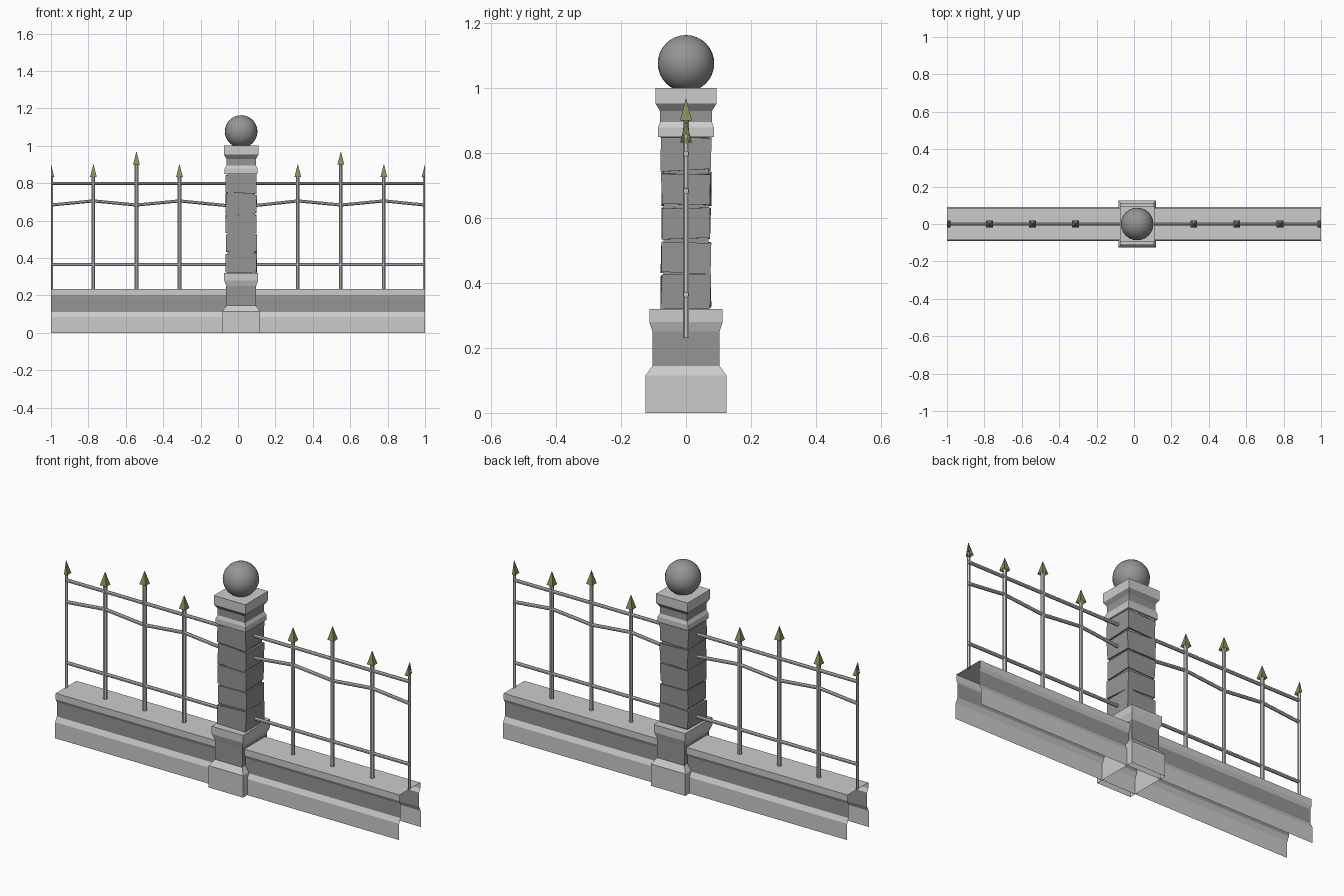
import bpy, bmesh, math, random
from mathutils import Vector, Matrix

if "Cube" in bpy.data.objects:
    bpy.data.objects.remove(bpy.data.objects["Cube"])

random.seed(4)
PX = 0.017  # pillar centre in x


def material(name, col):
    m = bpy.data.materials.new(name)
    m.diffuse_color = (*col, 1)
    m.use_nodes = True
    m.node_tree.nodes["Principled BSDF"].inputs["Base Color"].default_value = m.diffuse_color
    return m


LIGHT = material("light_stone", (0.6, 0.6, 0.6))
DARK = material("dark_stone", (0.3, 0.3, 0.3))
GILT = material("aged_gilt", (0.28, 0.26, 0.1))


def finish(name, bm, mats=()):
    bmesh.ops.recalc_face_normals(bm, faces=bm.faces[:])
    me = bpy.data.meshes.new(name)
    bm.to_mesh(me)
    bm.free()
    for m in mats:
        me.materials.append(m)
    ob = bpy.data.objects.new(name, me)
    bpy.context.collection.objects.link(ob)
    return ob


def loft(bm, rings, closed=True, dark=()):
    """Bridge successive point rings; bands listed in dark use slot 1."""
    vs = [[bm.verts.new(p) for p in r] for r in rings]
    n = len(rings[0])
    for b, (lo, hi) in enumerate(zip(vs, vs[1:])):
        for i in range(n if closed else n - 1):
            j = (i + 1) % n
            f = bm.faces.new((lo[i], lo[j], hi[j], hi[i]))
            f.material_index = int(b in dark)
    return vs


def rect(hx, hy, z, x=0.0, y=0.0):
    return [(x - hx, y - hy, z), (x + hx, y - hy, z),
            (x + hx, y + hy, z), (x - hx, y + hy, z)]


def stack(name, sections, dark=()):
    """Rectangular moulding, open below and closed on top."""
    bm = bmesh.new()
    vs = loft(bm, [rect(hx, hy, z, PX) for hx, hy, z in sections], dark=dark)
    bm.faces.new(vs[-1])
    return finish(name, bm, (LIGHT, DARK))


def tube(bm, pts, r, n=8):
    """Round bar through points lying in the xz plane."""
    rings = []
    vertical = abs(pts[-1][2] - pts[0][2]) > abs(pts[-1][0] - pts[0][0])
    for p in pts:
        ring = []
        for i in range(n):
            a = 2 * math.pi * (i + 0.5) / n
            c, s = r * math.cos(a), r * math.sin(a)
            ring.append(Vector(p) + Vector((c, s, 0) if vertical else (0, c, s)))
        rings.append(ring)
    vs = loft(bm, rings)
    bm.faces.new(vs[0])
    bm.faces.new(vs[-1])


def trim(bm, x):
    """Cut away whatever sticks out past the panel ends."""
    if abs(x) > 0.99:
        bmesh.ops.bisect_plane(bm, geom=bm.verts[:] + bm.edges[:] + bm.faces[:],
                               plane_co=(x, 0, 0), plane_no=(x, 0, 0), clear_outer=True)


# Low wall: moulded shell, open ends and underside
half = [(0.09, 0), (0.09, 0.085), (0.077, 0.11), (0.077, 0.185), (0.086, 0.203), (0.086, 0.235)]
profile = [(-y, z) for y, z in half] + half[::-1]
bm = bmesh.new()
loft(bm, [[(-1, y, z), (1, y, z)] for y, z in profile], closed=False, dark=(2, 8))
finish("low_wall", bm, (LIGHT, DARK))

# Pillar pedestal and capital
stack("pillar_pedestal", [(0.1, 0.125, 0), (0.1, 0.125, 0.115), (0.08, 0.103, 0.145),
                          (0.08, 0.103, 0.25), (0.091, 0.113, 0.28), (0.091, 0.113, 0.32)], dark=(2,))
stack("pillar_capital", [(0.08, 0.078, 0.848), (0.088, 0.086, 0.85), (0.088, 0.086, 0.878),
                         (0.079, 0.08, 0.895), (0.079, 0.08, 0.93),
                         (0.092, 0.094, 0.952), (0.092, 0.094, 1.0)], dark=(3, 4))

# Shaft core and five rough, slightly skewed blocks
stack("shaft_core", [(0.074, 0.07, 0.31), (0.074, 0.07, 0.85)], dark=(0,))
H = 0.106
for k in range(5):
    bm = bmesh.new()
    bmesh.ops.create_cube(bm, size=1)
    bmesh.ops.scale(bm, vec=(0.164, 0.152, H - 0.008), verts=bm.verts[:])
    for v in bm.verts:
        v.co += Vector((random.uniform(-0.003, 0.003), random.uniform(-0.003, 0.003),
                        random.uniform(-0.006, 0.006)))
    bmesh.ops.translate(bm, vec=(PX, 0, 0.32 + H * (k + 0.5)), verts=bm.verts[:])
    finish(f"shaft_block_{k + 1}", bm, (DARK,))

# Ball finial
bm = bmesh.new()
bmesh.ops.create_uvsphere(bm, u_segments=24, v_segments=16, radius=0.087,
                          matrix=Matrix.Translation((PX, 0, 1.076)))
for f in bm.faces:
    f.smooth = True
finish("ball_finial", bm, (DARK,))

# Fence posts with barbed spear heads; end posts are cut in half
for k, (x, top) in enumerate([(-1, 0.9), (-0.773, 0.9), (-0.543, 0.967), (-0.313, 0.9),
                              (0.32, 0.9), (0.55, 0.967), (0.78, 0.9), (1, 0.9)]):
    bm = bmesh.new()
    tube(bm, [(x, 0, 0.23), (x, 0, top - 0.045)], 0.0105)
    trim(bm, x)
    finish(f"fence_post_{k + 1}", bm, (LIGHT,))
    bm = bmesh.new()
    spear = [(0.007, -0.07), (0.009, -0.052), (0.018, -0.067), (0.009, -0.032), (0.001, 0)]
    vs = loft(bm, [rect(r, r, top + dz, x) for r, dz in spear])
    bm.faces.new(vs[0])
    bm.faces.new(vs[-1])
    trim(bm, x)
    finish(f"spear_head_{k + 1}", bm, (GILT,))

# Rails on both sides: two straight, one zigzag
for side, xs in (("left", (-1, -0.773, -0.543, -0.313, -0.05)),
                 ("right", (1, 0.78, 0.55, 0.32, 0.08))):
    for name, zs in (("lower", [0.364] * 5), ("upper", [0.798] * 5),
                     ("zigzag", [0.683, 0.705, 0.683, 0.705, 0.679])):
        bm = bmesh.new()
        tube(bm, [(x, 0, z) for x, z in zip(xs, zs)], 0.009)
        finish(f"{side}_{name}_rail", bm, (LIGHT,))
